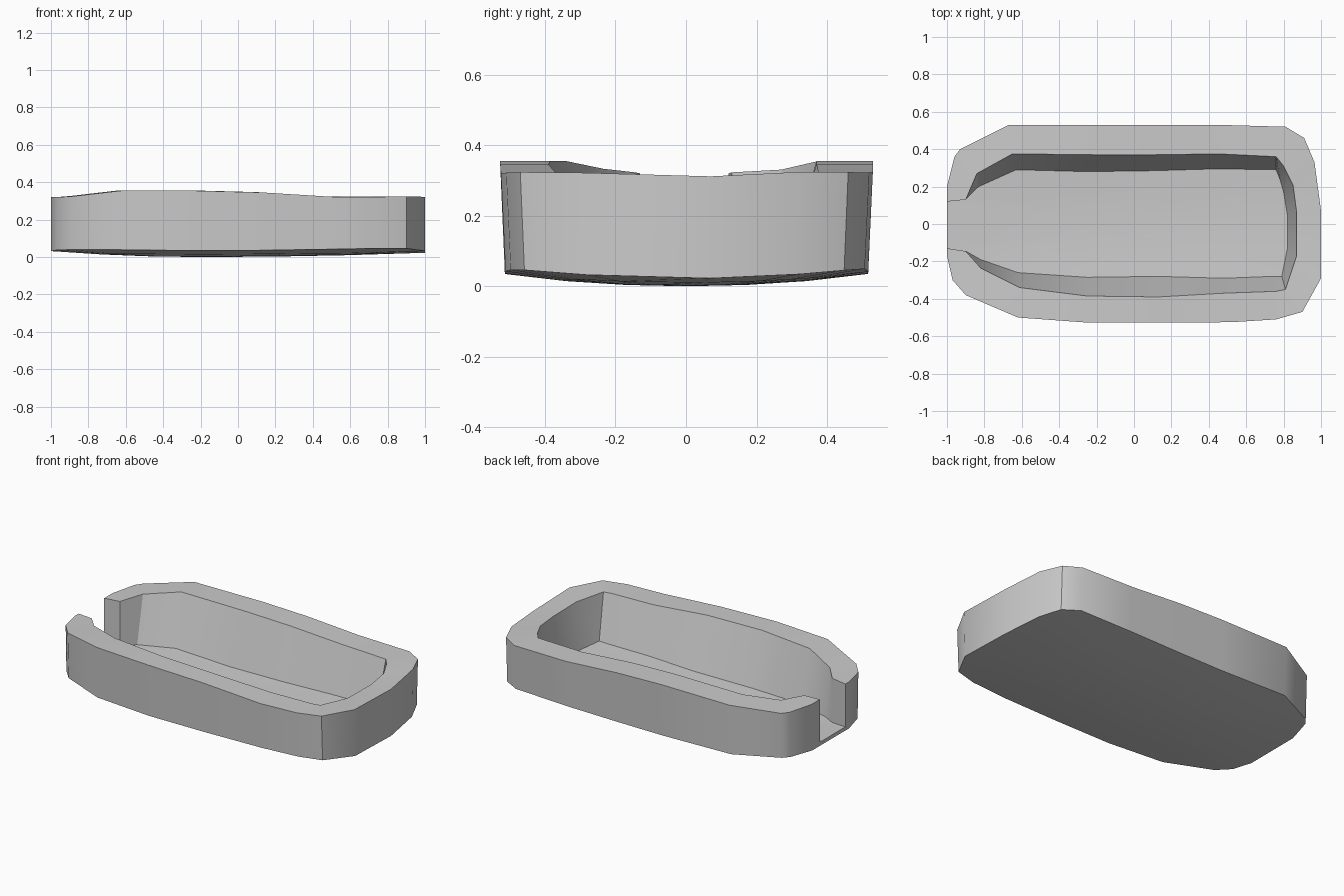
import bpy, bmesh, math

if "Cube" in bpy.data.objects:
    bpy.data.objects.remove(bpy.data.objects["Cube"])

# Wall stations around the tray, slot side to slot side:
# outer x, outer y, inner rim x, inner rim y, floor x, floor y
STATIONS = [
    (-1, .20, -1, .12, -1, .12), (-.96, .36, -.9, .13, -.9, .13),
    (-.93, .40, -.84, .27, -.83, .20), (-.67, .53, -.65, .375, -.63, .29),
    (-.2, .53, -.2, .37, -.25, .28), (.1, .53, .1, .37, .1, .285),
    (.45, .53, .45, .375, .45, .295), (.81, .52, .76, .36, .76, .29),
    (.91, .46, .80, .31, .78, .24), (.965, .33, .85, .21, .80, .17),
    (1, .07, .87, .06, .82, .05), (1, -.29, .87, -.17, .82, -.13),
    (.9, -.47, .81, -.35, .79, -.28), (.76, -.51, .76, -.36, .74, -.28),
    (.52, -.525, .48, -.37, .48, -.29), (.13, -.527, .13, -.39, .13, -.28),
    (-.25, -.527, -.25, -.385, -.25, -.285), (-.62, -.5, -.61, -.34, -.62, -.26),
    (-.9, -.38, -.82, -.235, -.82, -.19), (-.97, -.3, -.9, -.145, -.9, -.145),
    (-1, -.17, -1, -.13, -1, -.13),
]
RIM = [(-1, .32), (-.9, .323), (-.65, .355), (-.2, .355), (.1, .347),
       (.5, .321), (.8, .322), (1, .325)]


def rim_z(x, y):
    z = RIM[-1][1]
    for (x0, z0), (x1, z1) in zip(RIM, RIM[1:]):
        if x0 <= x <= x1:
            z = z0 + (z1 - z0) * (x - x0) / (x1 - x0)
            break
    if x > .8:
        z -= .014 * max(0, 1 - (y / .33) ** 2)
    return z


def base_z(x, y):
    d = x + .2
    fx = .028 * (d / .8) ** 2 if d < 0 else .022 * (d / 1.2) ** 2
    return fx + .033 * (y / .515) ** 2


bm = bmesh.new()


def chain(points):
    return [bm.verts.new(p) for p in points]


def bridge(a, b, closed=False):
    for i in range(len(a) if closed else len(a) - 1):
        j = (i + 1) % len(a)
        bm.faces.new((a[i], a[j], b[j], b[i]))


def dish(edge, lift):
    # fill a closed outline with a gently bowed surface
    cx = -.2
    prev = edge
    for s in (.66, .33):
        pts = [(cx + (v.co.x - cx) * s, v.co.y * s) for v in edge]
        ring = chain((x, y, base_z(x, y) + lift) for x, y in pts)
        bridge(prev, ring, True)
        prev = ring
    mid = bm.verts.new((cx, 0, lift))
    for i in range(len(prev)):
        bm.faces.new((prev[i], prev[(i + 1) % len(prev)], mid))


LIFT = .025
bottom = chain((s[0], s[1] * .975, base_z(s[0], s[1])) for s in STATIONS)
outer = chain((s[0], s[1], rim_z(s[0], s[1])) for s in STATIONS)
inner = chain((s[2], s[3], rim_z(s[2], s[3])) for s in STATIONS)
floor = chain((s[4], s[5], base_z(s[4], s[5]) + LIFT) for s in STATIONS)

# outer wall, rim, inner wall
for a, b in ((bottom, outer), (outer, inner), (inner, floor)):
    bridge(a, b)
# slot ends and sill
for k in (0, -1):
    bm.faces.new((bottom[k], outer[k], inner[k], floor[k]))
bm.faces.new((bottom[0], floor[0], floor[-1], bottom[-1]))
# underside and tray floor
dish(bottom, 0)
dish(floor, LIFT)

bmesh.ops.recalc_face_normals(bm, faces=bm.faces)
mesh = bpy.data.meshes.new("tray")
bm.to_mesh(mesh)
bm.free()
tray = bpy.data.objects.new("tray", mesh)
bpy.context.collection.objects.link(tray)
bpy.context.view_layer.objects.active = tray
tray.select_set(True)
bpy.ops.object.shade_smooth_by_angle(angle=math.radians(30))
